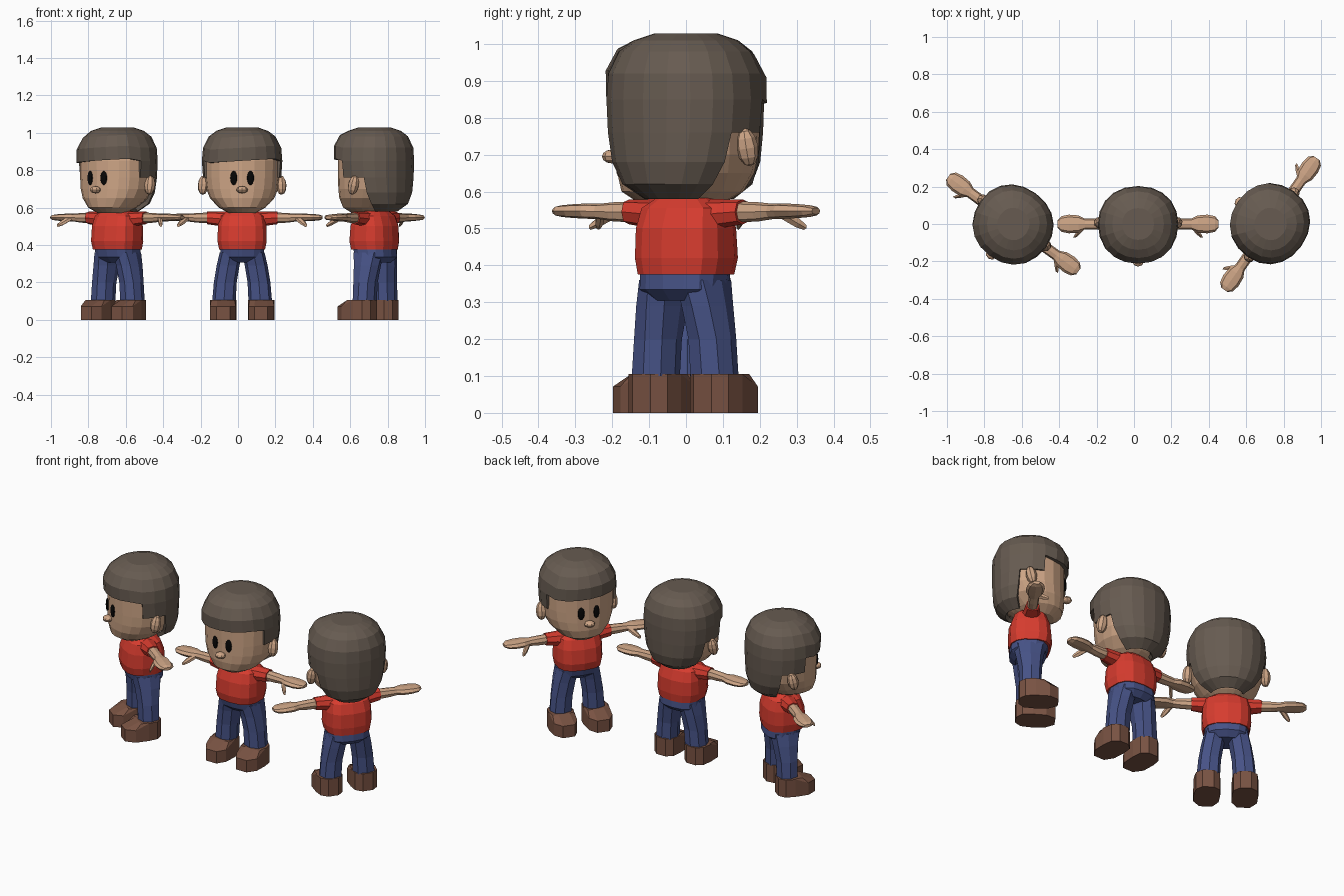
import bpy, bmesh, math
from mathutils import Matrix, Vector

cube = bpy.data.objects.get("Cube")
if cube:
    bpy.data.objects.remove(cube, do_unlink=True)


def material(name, rgb):
    m = bpy.data.materials.new(name)
    m.use_nodes = True
    m.diffuse_color = (*rgb, 1)
    m.node_tree.nodes["Principled BSDF"].inputs["Base Color"].default_value = (*rgb, 1)
    return m


SKIN = material("skin", (0.62, 0.38, 0.24))
HAIR = material("dark brown hair", (0.135, 0.105, 0.082))
SHIRT = material("red cloth", (0.68, 0.045, 0.028))
DENIM = material("blue denim", (0.062, 0.085, 0.24))
LEATHER = material("brown leather", (0.19, 0.085, 0.055))
BLACK = material("black", (0.002, 0.002, 0.002))

# Each figure: x position and turn about z
FIGURES = {"left": (-0.645, -36), "middle": (0.022, 0), "right": (0.73, -125)}


def place(name, bm, mat, thickness=0):
    """Turn a bmesh into one shared mesh and stand it in every figure."""
    bmesh.ops.recalc_face_normals(bm, faces=bm.faces)
    mesh = bpy.data.meshes.new(name)
    bm.to_mesh(mesh)
    bm.free()
    mesh.materials.append(mat)
    for figure, (x, turn) in FIGURES.items():
        ob = bpy.data.objects.new(f"{figure}_figure_{name}", mesh)
        ob.location.x = x
        ob.rotation_euler.z = math.radians(turn)
        bpy.context.collection.objects.link(ob)
        if thickness:
            mod = ob.modifiers.new("thickness", "SOLIDIFY")
            mod.thickness = thickness
            mod.offset = -1


def oval(n, power):
    """Unit rounded outline, starting at the front and going round to the left."""
    def bend(v):
        return math.copysign(abs(v) ** (2 / power), v)
    steps = [2 * math.pi * j / n for j in range(n)]
    return [(bend(math.sin(a)), -bend(math.cos(a))) for a in steps]


def loft(rings, keep=None, caps=(True, True)):
    bm = bmesh.new()
    rows = [[bm.verts.new(p) for p in ring] for ring in rings]
    n = len(rows[0])
    for i in range(len(rows) - 1):
        for j in range(n):
            if keep is None or keep(i, j):
                k = (j + 1) % n
                bm.faces.new((rows[i][j], rows[i][k], rows[i + 1][k], rows[i + 1][j]))
    if caps[0]:
        bm.faces.new(rows[0][::-1])
    if caps[1]:
        bm.faces.new(rows[-1])
    return bm


def upright(sections, n, power=2.0):
    """Rings from (z, half width, half depth, centre x, centre y)."""
    return [[Vector((cx + rx * u, cy + ry * v, z)) for u, v in oval(n, power)]
            for z, rx, ry, cx, cy in sections]


def sideways(sections, side, n=8):
    """Rings from (x, half depth, half height, centre y, centre z)."""
    return [[Vector((side * x, cy + ry * u, cz + rz * v)) for u, v in oval(n, 2.4)]
            for x, ry, rz, cy, cz in sections]


def ball(centre, radii, turn=0, tilt=0, u=10, v=7):
    bm = bmesh.new()
    mat = (Matrix.Translation(centre) @ Matrix.Rotation(math.radians(turn), 4, "Z")
           @ Matrix.Rotation(math.radians(tilt), 4, "X") @ Matrix.Diagonal((*radii, 1)))
    bmesh.ops.create_uvsphere(bm, u_segments=u, v_segments=v, radius=1, matrix=mat)
    return bm


# Head
place("head", loft(upright([
    (0.57, 0.07, 0.08, 0, -0.05), (0.60, 0.125, 0.13, 0, -0.045),
    (0.65, 0.172, 0.166, 0, -0.02), (0.70, 0.192, 0.182, 0, -0.005),
    (0.76, 0.199, 0.187, 0, 0), (0.85, 0.2, 0.188, 0, 0),
    (0.92, 0.19, 0.178, 0, 0), (0.98, 0.14, 0.14, 0, 0)], 20, 2.15)), SKIN)

# Hair: open over the face and around the ears, with a raised fringe
COLUMNS = 20
hair_rings = upright([
    (0.58, 0.09, 0.10, 0, 0.03), (0.62, 0.152, 0.15, 0, 0.03),
    (0.68, 0.19, 0.182, 0, 0.015), (0.76, 0.209, 0.198, 0, 0.003),
    (0.85, 0.215, 0.203, 0, 0), (0.92, 0.209, 0.199, 0, 0),
    (0.98, 0.178, 0.174, 0, 0), (1.01, 0.138, 0.138, 0, 0),
    (1.028, 0.085, 0.085, 0, 0)], COLUMNS, 2.15)
hair_heights = [ring[0].z for ring in hair_rings]


def from_front(j):
    a = 360 * j / COLUMNS
    return min(a, 360 - a)


def has_hair(i, j):
    z = (hair_heights[i] + hair_heights[i + 1]) / 2
    a = from_front(j + 0.5)
    return z > 0.85 or (a > 72 and z > 0.76) or a > 108


for i, lift in ((4, 0.006), (5, 0.013), (6, 0.008)):
    for j, p in enumerate(hair_rings[i]):
        if from_front(j) < 60:
            p.y -= lift
            p.z += 0.012 * p.x / 0.2
place("hair", loft(hair_rings, has_hair, (False, True)), HAIR, 0.022)

# Nose and neck
place("nose", ball((0, -0.2, 0.695), (0.031, 0.028, 0.019), u=8, v=6), SKIN)
place("neck", loft(upright([(0.54, 0.06, 0.055, 0, 0), (0.62, 0.06, 0.055, 0, 0)], 10)), SKIN)

# Shirt body
place("shirt", loft(upright([
    (0.375, 0.125, 0.112, 0, 0), (0.42, 0.134, 0.119, 0, -0.002),
    (0.50, 0.132, 0.113, 0, 0), (0.555, 0.122, 0.092, 0, 0),
    (0.582, 0.08, 0.065, 0, 0)], 14, 2.7)), SHIRT)

# Jeans hips
place("jeans_hips", loft(upright([
    (0.305, 0.085, 0.065, 0, 0.012), (0.335, 0.118, 0.1, 0, 0.01),
    (0.40, 0.12, 0.106, 0, 0)], 14, 2.6)), DENIM)

for side, word in ((1, "left"), (-1, "right")):
    # Eye and ear
    place(word + "_eye", ball((side * 0.045, -0.186, 0.758), (0.019, 0.009, 0.038),
                              turn=side * 12, u=12, v=8), BLACK)
    place(word + "_ear", ball((side * 0.208, 0.008, 0.72), (0.03, 0.03, 0.053),
                              turn=side * 15, tilt=-12, u=8, v=6), SKIN)

    # Sleeve, then arm and mitten hand
    place(word + "_sleeve", loft(sideways([
        (0.08, 0.055, 0.045, 0, 0.535), (0.13, 0.045, 0.038, 0, 0.541),
        (0.188, 0.037, 0.034, 0, 0.545)], side)), SHIRT)
    place(word + "_arm", loft(sideways([
        (0.16, 0.03, 0.029, 0, 0.545), (0.24, 0.029, 0.026, 0, 0.545),
        (0.285, 0.029, 0.021, 0, 0.546), (0.32, 0.046, 0.021, 0, 0.547),
        (0.37, 0.05, 0.019, 0, 0.547), (0.41, 0.042, 0.016, 0, 0.547),
        (0.43, 0.02, 0.009, 0, 0.547)], side)), SKIN)

    # Thumb
    thumb = []
    for t, r in ((0, 0.016), (0.65, 0.015), (1, 0.009)):
        mid = Vector((side * (0.295 + 0.045 * t), -0.02 - 0.052 * t, 0.545 - 0.04 * t))
        thumb.append([mid + Vector((r * u, 0, r * v)) for u, v in oval(6, 2)])
    place(word + "_thumb", loft(thumb), SKIN)

    # Trouser leg
    place(word + "_leg", loft(upright([
        (0.10, 0.063, 0.06, side * 0.097, 0.004), (0.20, 0.061, 0.062, side * 0.09, 0.004),
        (0.29, 0.061, 0.074, side * 0.075, 0.006), (0.36, 0.06, 0.088, side * 0.06, 0.004)],
        8, 2.5)), DENIM)

    # Shoe: tapered sole outline, sloping down to the toe
    outline = [(-0.035, -0.145), (0.035, -0.145), (0.07, -0.095), (0.072, -0.02),
               (0.064, 0.035), (0.03, 0.066), (-0.03, 0.066), (-0.064, 0.035),
               (-0.07, -0.02), (-0.066, -0.095)]
    sole = [Vector((side * (0.101 + x), y, 0)) for x, y in outline]
    upper = [p + Vector((0, 0, 0.072 if p.y < -0.05 else 0.105)) for p in sole]
    centre = Vector((side * 0.099, 0, 0.105))
    cuff = [Vector((centre.x + (p.x - centre.x) * 0.92, max(p.y * 0.92, -0.062), 0.106))
            for p in sole]
    place(word + "_shoe", loft([sole, upper, cuff]), LEATHER)
